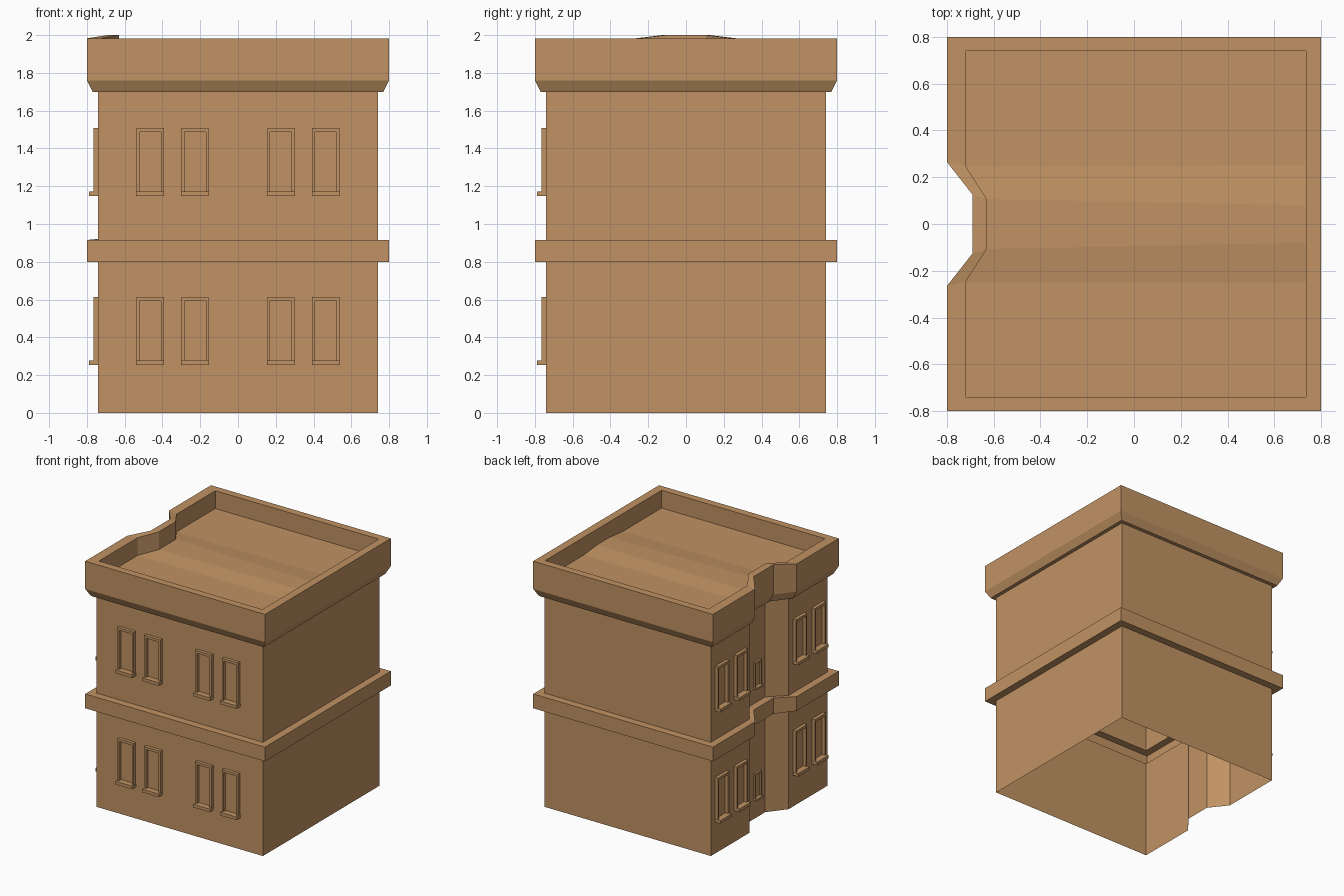
import bpy, bmesh, math
from mathutils import Matrix

if "Cube" in bpy.data.objects:
    bpy.data.objects.remove(bpy.data.objects["Cube"])

mat = bpy.data.materials.new("tan_stone")
mat.diffuse_color = (0.53, 0.29, 0.125, 1)
mat.use_nodes = True
mat.node_tree.nodes["Principled BSDF"].inputs["Base Color"].default_value = mat.diffuse_color


def finish(name, bm):
    me = bpy.data.meshes.new(name)
    bmesh.ops.recalc_face_normals(bm, faces=bm.faces)
    bm.to_mesh(me)
    bm.free()
    me.materials.append(mat)
    ob = bpy.data.objects.new(name, me)
    bpy.context.collection.objects.link(ob)
    return ob


# Floor plan with the angled notch in the left side, offset outward by d
def plan(d, inset=0.0):
    R, L, N = 0.74 + d - inset * 0.25, -0.74 - d + inset, -0.63 - d
    Y, n, m = 0.74 + d, 0.247 + 0.3 * d, 0.107 + 0.3 * d
    return [(R, -Y), (R, -0.25), (R, -0.08), (R, 0.08), (R, 0.25), (R, Y),
            (L, Y), (L, n), (N, m), (N, -m), (L, -n), (L, -Y)]


# Shell: walls, belt course, cornice and parapet as stacked rings
# (offset, height, rise at the notch, parapet inset)
levels = [(0, 0, 0, 0), (0, 0.8, 0, 0), (0.06, 0.8, 0, 0),
          (0.06, 0.915, 0.012, 0), (0, 0.915, 0.012, 0), (0, 1.70, 0, 0),
          (0.03, 1.70, 0, 0), (0.06, 1.76, 0, 0), (0.06, 1.983, 0.017, 0),
          (0, 1.983, 0.017, 0.02), (0, 1.84, 0.017, 0.02)]
bm = bmesh.new()
rings = []
for k, (d, z, rise, inset) in enumerate(levels):
    raised = (2, 3, 8, 9) if k == len(levels) - 1 else (8, 9)
    rings.append([bm.verts.new((x, y, z + (rise if i in raised else 0)))
                  for i, (x, y) in enumerate(plan(d, inset))])
for a, b in zip(rings, rings[1:]):
    for i in range(12):
        j = (i + 1) % 12
        bm.faces.new((a[i], a[j], b[j], b[i]))

# Roof deck in strips with a slight ridge behind the notch
r = rings[-1]
for q in ((0, 1, 10, 11), (1, 2, 9, 10), (2, 3, 8, 9), (3, 4, 7, 8), (4, 5, 6, 7)):
    bm.faces.new([r[i] for i in q])
finish("building_shell", bm)


# Window surround in local space: wall plane y = 0, facing -y
def window(name, matrix):
    bm = bmesh.new()

    def box(x0, x1, y0, z0, z1):
        g = bmesh.ops.create_cube(bm, size=1)
        for v in g["verts"]:
            v.co = ((x0 + x1) / 2 + v.co.x * (x1 - x0),
                    y0 / 2 + v.co.y * abs(y0),
                    (z0 + z1) / 2 + v.co.z * (z1 - z0))

    box(-0.074, 0.074, -0.048, 0.253, 0.278)        # sill
    for s in (-1, 1):                               # jambs
        box(min(s * 0.072, s * 0.057), max(s * 0.072, s * 0.057), -0.026, 0.278, 0.613)
    box(-0.057, 0.057, -0.026, 0.593, 0.613)        # head
    ob = finish(name, bm)
    ob.matrix_world = matrix


turn = Matrix.Rotation(-math.pi / 2, 4, 'Z')
for floor, z in (("lower", 0.0), ("upper", 0.895)):
    for i, x in enumerate((-0.465, -0.227, 0.227, 0.465)):
        window(f"{floor}_front_window_{i}", Matrix.Translation((x, -0.74, z)))
    for i, y in enumerate((-0.615, -0.375, 0.375, 0.615)):
        window(f"{floor}_left_window_{i}", Matrix.Translation((-0.74, y, z)) @ turn)
    # small window in the notch
    window(f"{floor}_notch_window",
           Matrix.Translation((-0.63, 0, z)) @ turn @ Matrix.Scale(0.6, 4))
